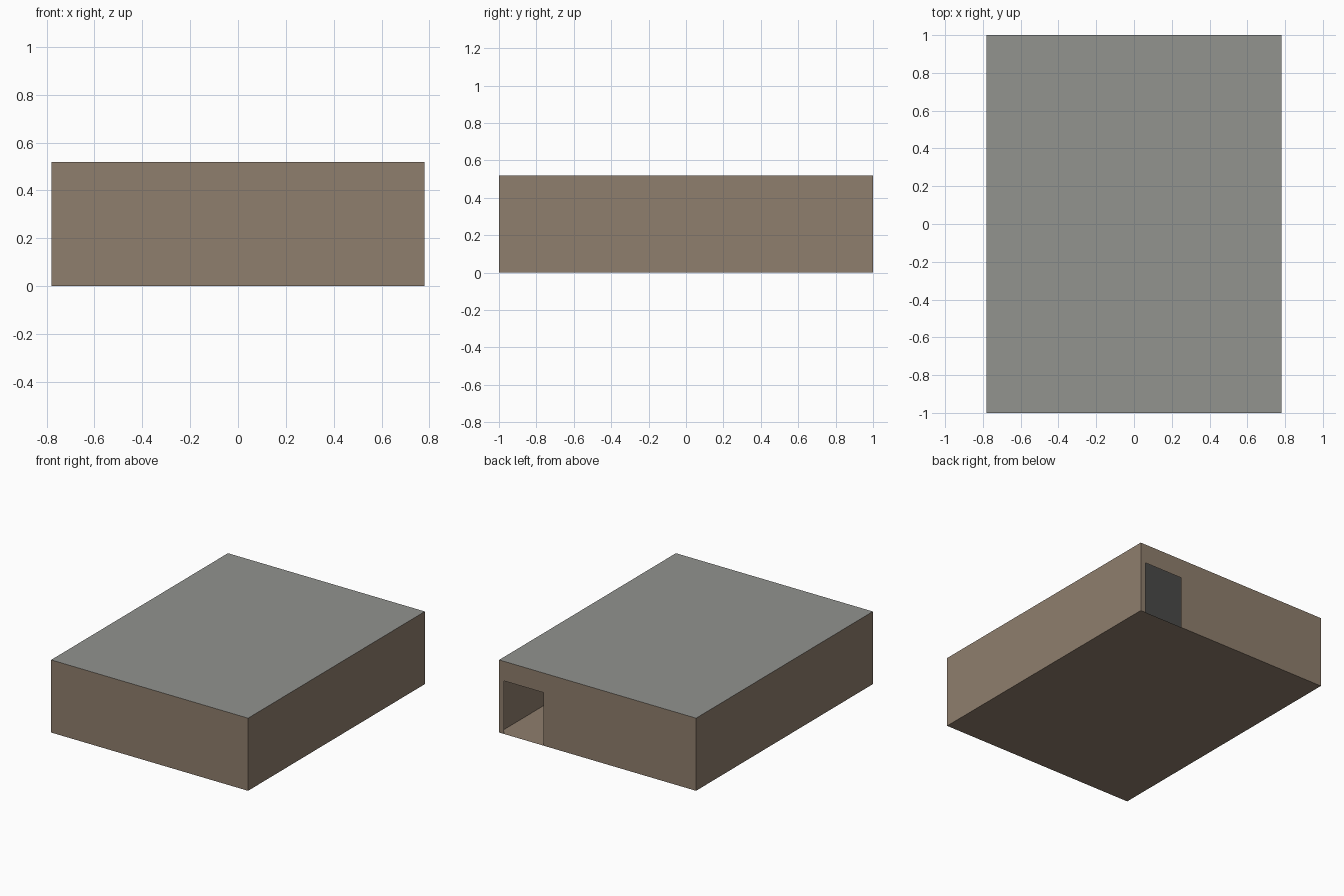
import bpy

if "Cube" in bpy.data.objects:
    bpy.data.objects.remove(bpy.data.objects["Cube"])

W, D, H = 0.78, 1.0, 0.52            # half width, half depth, height
DOOR_L, DOOR_R, DOOR_H = 0.43, 0.74, 0.38


def material(name, rgb):
    m = bpy.data.materials.new(name)
    m.diffuse_color = (*rgb, 1)
    m.use_nodes = True
    m.node_tree.nodes["Principled BSDF"].inputs["Base Color"].default_value = m.diffuse_color
    return m


brown = material("brown_wall", (0.275, 0.209, 0.153))
grey = material("grey_roof", (0.287, 0.292, 0.275))


def sheet(name, points, mat):
    """One flat, thin-shell panel from its outline."""
    mesh = bpy.data.meshes.new(name)
    mesh.from_pydata(points, [], [range(len(points))])
    mesh.materials.append(mat)
    obj = bpy.data.objects.new(name, mesh)
    bpy.context.collection.objects.link(obj)
    return obj


# Roof and floor
sheet("roof", [(-W, -D, H), (W, -D, H), (W, D, H), (-W, D, H)], grey)
sheet("floor", [(-W, -D, 0), (-W, D, 0), (W, D, 0), (W, -D, 0)], brown)

# Front and side walls
sheet("front_wall", [(-W, -D, 0), (W, -D, 0), (W, -D, H), (-W, -D, H)], brown)
sheet("right_wall", [(W, -D, 0), (W, D, 0), (W, D, H), (W, -D, H)], brown)
sheet("left_wall", [(-W, D, 0), (-W, -D, 0), (-W, -D, H), (-W, D, H)], brown)

# Back wall with an open doorway near one corner
outline = [(W, 0), (DOOR_R, 0), (DOOR_R, DOOR_H), (DOOR_L, DOOR_H),
           (DOOR_L, 0), (-W, 0), (-W, H), (W, H)]
sheet("back_wall", [(x, D, z) for x, z in outline], brown)
